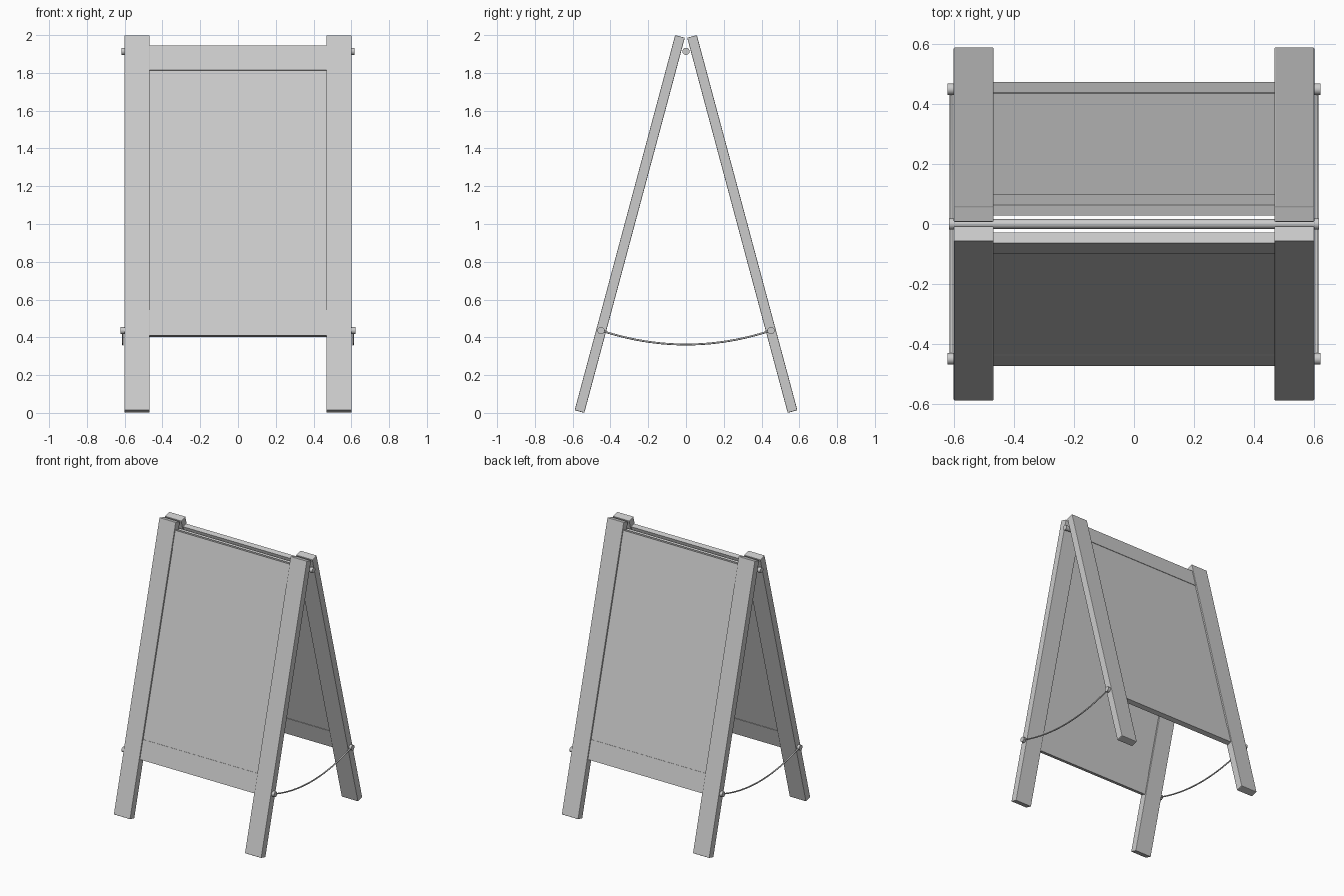
import bpy
from math import radians, sin, cos, pi
from mathutils import Matrix

if "Cube" in bpy.data.objects:
    bpy.data.objects.remove(bpy.data.objects["Cube"])

TILT = radians(15)
LENGTH = 2.056
FOOT_Y, FOOT_Z = 0.564, 0.007   # centre of a leg's lower end
LEG_X, LEG_W, LEG_T = 0.535, 0.134, 0.053


def board(name, side, x, width, t0, t1, thick, bevel):
    """Board lying in a tilted frame; side -1 is front, 1 is back, t runs up the leg."""
    bpy.ops.mesh.primitive_cube_add(size=1)
    ob = bpy.context.object
    ob.name = name
    t = (t0 + t1) / 2
    place = (Matrix.Translation((x, side * (FOOT_Y - t * sin(TILT)), FOOT_Z + t * cos(TILT)))
             @ Matrix.Rotation(side * TILT, 4, 'X'))
    ob.data.transform(Matrix.Diagonal((width, thick, t1 - t0, 1)))
    ob.matrix_world = place
    if bevel:
        mod = ob.modifiers.new("soft_edges", 'BEVEL')
        mod.width = bevel
        mod.segments = 2
    return ob


def rod(name, x0, x1, y, z, radius):
    bpy.ops.mesh.primitive_cylinder_add(vertices=32, radius=radius, depth=abs(x1 - x0),
                                        location=((x0 + x1) / 2, y, z),
                                        rotation=(0, pi / 2, 0))
    ob = bpy.context.object
    ob.name = name
    bpy.ops.object.shade_smooth_by_angle(angle=radians(35))
    return ob


# Two leaning frames: legs, rails and a recessed panel
inner = 2 * (LEG_X - LEG_W / 2)
for side, label in ((-1, "front"), (1, "back")):
    for sx, hand in ((-1, "left"), (1, "right")):
        board(f"{label}_{hand}_leg", side, sx * LEG_X, LEG_W, 0, LENGTH, LEG_T, 0.004)
    board(f"{label}_top_rail", side, 0, inner + 0.002, 1.866, 2.001, 0.036, 0)
    board(f"{label}_bottom_rail", side, 0, inner + 0.002, 0.413, 0.552, 0.036, 0)
    board(f"{label}_panel", side, 0, inner + 0.002, 0.55, 1.868, 0.030, 0)

# Hinge rod between the frames, with end caps
rod("hinge_rod", -0.605, 0.605, 0, 1.914, 0.016)
for sx, hand in ((-1, "left"), (1, "right")):
    rod(f"{hand}_hinge_cap", sx * 0.595, sx * 0.618, 0, 1.914, 0.019)
    # Pegs on the outer faces of the legs
    for side, label in ((-1, "front"), (1, "back")):
        rod(f"{label}_{hand}_peg", sx * 0.59, sx * 0.622, side * 0.45, 0.436, 0.019)

    # Sagging cord that stops the frames from opening
    curve = bpy.data.curves.new(f"{hand}_cord", 'CURVE')
    curve.dimensions = '3D'
    curve.bevel_depth = 0.005
    curve.bevel_resolution = 2
    curve.use_fill_caps = True
    spline = curve.splines.new('POLY')
    n = 24
    spline.points.add(n)
    for i, p in enumerate(spline.points):
        u = 2 * i / n - 1
        p.co = (sx * 0.61, 0.45 * u, 0.362 + 0.074 * u * u, 1)
    cord = bpy.data.objects.new(f"{hand}_cord", curve)
    bpy.context.collection.objects.link(cord)
